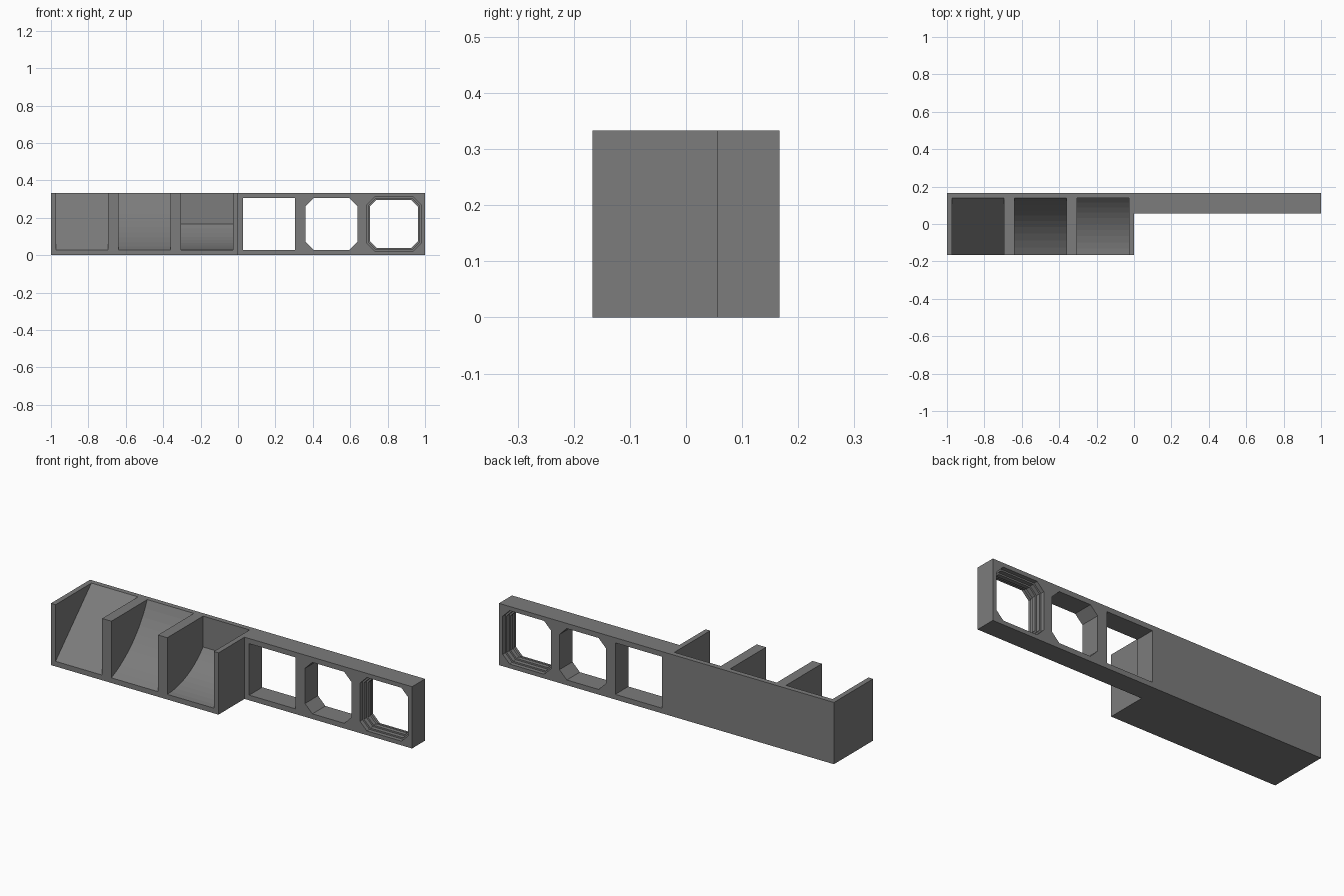
import bpy, bmesh, math
from mathutils import Vector

if "Cube" in bpy.data.objects:
    bpy.data.objects.remove(bpy.data.objects["Cube"])

CELL = 1 / 3            # size of one bay
WALL = CELL / 12        # wall thickness
FRONT, BACK = -CELL / 2, CELL / 2
FRAME_Y = CELL / 6      # front face of the thin frame

mat = bpy.data.materials.new("dark_gray")
mat.diffuse_color = (0.2, 0.2, 0.2, 1)
mat.use_nodes = True
mat.node_tree.nodes["Principled BSDF"].inputs["Base Color"].default_value = mat.diffuse_color


def prism(name, pts, axis, lo, hi):
    """Extrude a 2D profile along an axis: x uses (y, z), y uses (x, z), z uses (x, y)."""
    def place(p, d):
        c = list(p)
        c.insert(axis, d)
        return Vector(c)
    bm = bmesh.new()
    a = [bm.verts.new(place(p, lo)) for p in pts]
    b = [bm.verts.new(place(p, hi)) for p in pts]
    bm.faces.new(a)
    bm.faces.new(b)
    for i in range(len(pts)):
        j = (i + 1) % len(pts)
        bm.faces.new((a[i], a[j], b[j], b[i]))
    bmesh.ops.recalc_face_normals(bm, faces=bm.faces)
    me = bpy.data.meshes.new(name)
    bm.to_mesh(me)
    bm.free()
    ob = bpy.data.objects.new(name, me)
    bpy.context.collection.objects.link(ob)
    me.materials.append(mat)
    return ob


def cut(body, cutter):
    """Subtract the cutter and remove it."""
    mod = body.modifiers.new("cut", 'BOOLEAN')
    mod.operation, mod.solver, mod.object = 'DIFFERENCE', 'EXACT', cutter
    cutter.hide_render = True
    bpy.context.view_layer.objects.active = body
    bpy.ops.object.modifier_apply(modifier=mod.name)
    bpy.data.objects.remove(cutter)


def sagging_arc(p, q, half_angle, n=10):
    """Points from p to q on a concave arc, sagging below the chord."""
    p, q = Vector(p), Vector(q)
    if half_angle == 0:
        return [p, q]
    chord = q - p
    r = chord.length / (2 * math.sin(half_angle))
    up = Vector((-chord.y, chord.x)).normalized()
    centre = (p + q) / 2 + up * r * math.cos(half_angle)
    base = math.atan2(p.y - centre.y, p.x - centre.x)
    return [centre + r * Vector((math.cos(base + 2 * half_angle * i / n),
                                 math.sin(base + 2 * half_angle * i / n)))
            for i in range(n + 1)]


def octagon(cx, cz, h, c):
    """Square of half size h with corners chamfered by c."""
    if c == 0:
        return [(cx - h, cz - h), (cx + h, cz - h), (cx + h, cz + h), (cx - h, cz + h)]
    k = h - c
    return [(cx + x, cz + z) for x, z in ((-k, -h), (k, -h), (h, -k), (h, k),
                                          (k, h), (-k, h), (-h, k), (-h, -k))]


# L-shaped body: deep bin block on the left, thin frame on the right
body = prism("bin_and_frame_body",
             [(-1, FRONT), (0, FRONT), (0, FRAME_Y), (1, FRAME_Y), (1, BACK), (-1, BACK)],
             2, 0, CELL)

# Three bins: straight ramp, shallow scoop, low scoop with a vertical back
low_angle = math.atan2(CELL / 2 - WALL, CELL - WALL)
for i, (top, angle) in enumerate(((CELL, 0),
                                  (CELL, math.radians(22)),
                                  (CELL / 2, low_angle))):
    x = -1 + i * CELL
    floor = sagging_arc((FRONT, WALL), (BACK - WALL, top), angle)
    profile = [(-0.3, 0.45), (-0.3, WALL)] + [tuple(p) for p in floor] + [(BACK - WALL, 0.45)]
    cut(body, prism("bin_cutter", profile, 0, x + WALL, x + CELL - WALL))

# Square and chamfered windows
half = CELL / 2 - WALL
for i, c in enumerate((0, 0.044)):
    cut(body, prism("window_cutter", octagon((i + 0.5) * CELL, CELL / 2, half, c), 1, 0, 0.3))

# Stepped window, narrowing to a ridge at mid depth
depth = BACK - FRAME_Y
cx = 2.5 * CELL
cut(body, prism("window_cutter", octagon(cx, CELL / 2, 0.128, 0.035), 1, 0, 0.3))
for h, c, d in ((0.136, 0.038, 0.4), (0.144, 0.041, 0.2)):
    for lo, hi in ((0, FRAME_Y + d * depth), (BACK - d * depth, 0.3)):
        cut(body, prism("step_cutter", octagon(cx, CELL / 2, h, c), 1, lo, hi))
